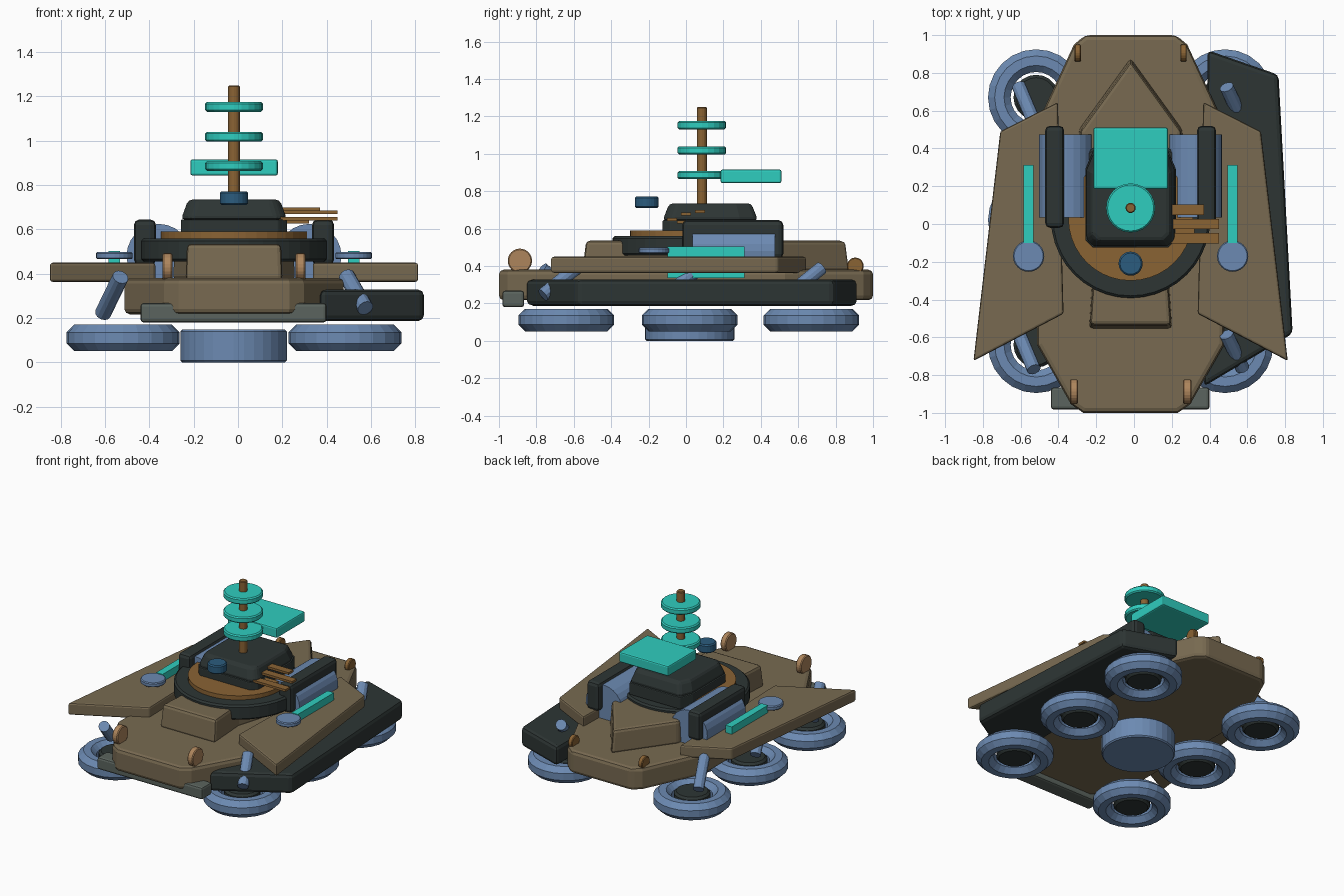
import bpy, bmesh, math
from mathutils import Vector

if "Cube" in bpy.data.objects:
    bpy.data.objects.remove(bpy.data.objects["Cube"])

CX = -0.018  # the symmetry plane of the vehicle


def mat(name, hexcol):
    m = bpy.data.materials.new(name)
    ch = [int(hexcol[i:i + 2], 16) / 255 for i in (0, 2, 4)]
    lin = [c / 12.92 if c <= 0.04045 else ((c + 0.055) / 1.055) ** 2.4 for c in ch]
    m.diffuse_color = (*lin, 1)
    m.use_nodes = True
    m.node_tree.nodes["Principled BSDF"].inputs["Base Color"].default_value = m.diffuse_color
    return m


BROWN = mat("drab_brown", "786A51")
DARK = mat("charcoal", "2D3534")
BLUE = mat("steel_blue", "6C8AB2")
CYAN = mat("cyan", "2FCDBF")
BRONZE = mat("bronze", "8A6334")
TAN = mat("tan", "AD855C")
NAVY = mat("deep_blue", "2B5C7E")
GREY = mat("green_grey", "5B645E")


def finish(bm, name, m, bevel=0.0, segs=2):
    bmesh.ops.recalc_face_normals(bm, faces=bm.faces)
    me = bpy.data.meshes.new(name)
    bm.to_mesh(me)
    bm.free()
    me.materials.append(m)
    ob = bpy.data.objects.new(name, me)
    bpy.context.collection.objects.link(ob)
    if bevel:
        b = ob.modifiers.new("bevel", "BEVEL")
        b.width, b.segments, b.limit_method = bevel, segs, 'ANGLE'
        b.angle_limit = math.radians(35)
    return ob


def prism(name, pts, z0, z1, m, bevel=0.012, top=1.0):
    """Extrude an xy outline from z0 to z1, scaling the top about its middle."""
    bm = bmesh.new()
    mx = (min(p[0] for p in pts) + max(p[0] for p in pts)) / 2
    my = (min(p[1] for p in pts) + max(p[1] for p in pts)) / 2
    lo = [bm.verts.new((x, y, z0)) for x, y in pts]
    hi = [bm.verts.new((mx + (x - mx) * top, my + (y - my) * top, z1)) for x, y in pts]
    n = len(pts)
    bm.faces.new(lo)
    bm.faces.new(hi)
    for i in range(n):
        bm.faces.new((lo[i], lo[(i + 1) % n], hi[(i + 1) % n], hi[i]))
    return finish(bm, name, m, bevel)


def box(name, x0, x1, y0, y1, z0, z1, m, bevel=0.012):
    return prism(name, [(x0, y0), (x1, y0), (x1, y1), (x0, y1)], z0, z1, m, bevel)


def rod(name, a, b, r, m, sides=24, bevel=0.0):
    """Cylinder between two points."""
    a, b = Vector(a), Vector(b)
    bm = bmesh.new()
    bmesh.ops.create_cone(bm, cap_ends=True, segments=sides, radius1=r, radius2=r, depth=(b - a).length)
    rot = (b - a).to_track_quat('Z', 'Y').to_matrix()
    for v in bm.verts:
        v.co = rot @ v.co + (a + b) / 2
    return finish(bm, name, m, bevel, 1)


def ring(name, x, y, z, R, r, m, seg=24, sec=8):
    """Ring with an octagonal section."""
    bm = bmesh.new()
    rows = []
    for i in range(seg):
        t = 2 * math.pi * i / seg
        row = []
        for j in range(sec):
            p = 2 * math.pi * (j + 0.5) / sec
            d = R + r * math.cos(p) / math.cos(math.pi / sec)
            row.append(bm.verts.new((x + d * math.cos(t), y + d * math.sin(t),
                                     z + r * math.sin(p) / math.cos(math.pi / sec))))
        rows.append(row)
    for i in range(seg):
        a, b = rows[i], rows[(i + 1) % seg]
        for j in range(sec):
            k = (j + 1) % sec
            bm.faces.new((a[j], b[j], b[k], a[k]))
    return finish(bm, name, m)


def mirrored(half):
    """Outline from its right half, listed front to back."""
    return [(CX + x, y) for x, y in half] + [(CX - x, y) for x, y in reversed(half) if x > 0]


# hull, upper deck and front bumper
prism("hull", mirrored([(0.25, -1.0), (0.315, -0.955), (0.495, -0.64), (0.495, 0.53),
                        (0.30, 0.95), (0.24, 1.0)]), 0.217, 0.38, BROWN, 0.025)
prism("upper_deck", mirrored([(0.22, -0.555), (0.20, -0.25), (0.275, 0.0), (0.275, 0.5), (0.0, 0.88)]),
      0.37, 0.535, BROWN, 0.02, 0.97)
box("front_bumper", -0.44, 0.40, -0.982, -0.865, 0.18, 0.268, GREY, 0.015)

# armour skirt, on the right side only
prism("side_skirt", [(0.37, -0.86), (0.84, -0.58), (0.765, 0.79), (0.39, 0.92)], 0.187, 0.328, DARK, 0.025)

# central lift drum
rod("lift_drum", (-0.02, 0.02, 0), (-0.02, 0.02, 0.148), 0.24, BLUE, 32, 0.008)

for s, side in ((-1, "left"), (1, "right")):
    # swept fender
    prism(side + "_fender", [(CX + s * x, y) for x, y in
                             ((0.385, 0.645), (0.69, 0.49), (0.832, -0.725), (0.355, -0.475))],
          0.363, 0.45, BROWN, 0.012)
    # hover rings with hubs and slanted struts
    for y, place in ((-0.64, "front"), (0.02, "middle"), (0.67, "rear")):
        x = CX + s * 0.5
        tag = f"{side}_{place}_"
        ring(tag + "hover_ring", x, y, 0.111, 0.195, 0.06, BLUE)
        rod(tag + "hub", (x, y, 0.075), (x, y, 0.165), 0.12, DARK, 20, 0.015)
        if s < 0:
            rod(tag + "strut", (-0.61, y + 0.06, 0.22), (-0.53, y - 0.13, 0.385), 0.037, BLUE, 12)
        else:
            rod(tag + "strut", (0.575, y - 0.125, 0.245), (0.49, y + 0.055, 0.39), 0.037, BLUE, 12)
    # side pod: blue drum wrapped by a dark band
    px = CX + s * 0.34
    rod(side + "_pod_drum", (px, 0.035, 0.48), (px, 0.475, 0.48), 0.145, BLUE, 24)
    bx = CX + s * 0.402
    box(side + "_pod_band", bx - 0.05, bx + 0.05, -0.02, 0.52, 0.44, 0.645, DARK, 0.025)
    # glowing bar and sensor disc on the fender
    gx = CX + s * 0.54
    box(side + "_light_bar", gx - 0.026, gx + 0.026, -0.10, 0.312, 0.335, 0.503, CYAN, 0)
    rod(side + "_sensor_disc", (gx, -0.17, 0.466), (gx, -0.17, 0.498), 0.083, BLUE, 24, 0.006)
    # lamps on the hull corners
    fx, rx = CX + s * 0.30, CX + s * 0.28
    rod(side + "_front_lamp", (fx - 0.022, -0.888, 0.428), (fx + 0.022, -0.888, 0.428), 0.065, TAN, 24, 0.006)
    rod(side + "_rear_lamp", (rx - 0.017, 0.905, 0.40), (rx + 0.017, 0.905, 0.40), 0.045, BRONZE, 20, 0.005)

# turret ring and turret
rod("turret_ring", (-0.018, 0.03, 0.455), (-0.018, 0.03, 0.56), 0.422, DARK, 40, 0.012)
rod("turret_disc", (-0.018, 0.03, 0.55), (-0.018, 0.03, 0.59), 0.33, BRONZE, 40)
foot = mirrored([(0.20, -0.125), (0.24, -0.085), (0.24, 0.29), (0.20, 0.385)])
prism("turret_base", foot, 0.56, 0.645, DARK, 0.006)
prism("turret_top", foot, 0.643, 0.735, DARK, 0.02, 0.86)

# gun slats on the right of the turret
for i, (x1, y, z) in enumerate(((0.37, 0.075, 0.692), (0.45, 0.0, 0.678),
                                (0.45, -0.075, 0.648), (0.32, -0.02, 0.634))):
    box(f"gun_slat_{i + 1}", 0.10, x1, y - 0.027, y + 0.027, z - 0.008, z + 0.008, BRONZE, 0)

# sensor mast with discs, panel and front optic
rod("mast", (-0.018, 0.085, 0.73), (-0.018, 0.085, 1.25), 0.027, BRONZE, 16, 0.005)
for i, z in enumerate((0.886, 1.018, 1.153)):
    rod(f"mast_disc_{i + 1}", (-0.018, 0.085, z - 0.022), (-0.018, 0.085, z + 0.022), 0.13, CYAN, 24, 0.008)
box("mast_panel", -0.215, 0.18, 0.185, 0.51, 0.843, 0.916, CYAN, 0.01)
rod("optic", (-0.018, -0.21, 0.71), (-0.018, -0.21, 0.772), 0.064, NAVY, 20, 0.008)
